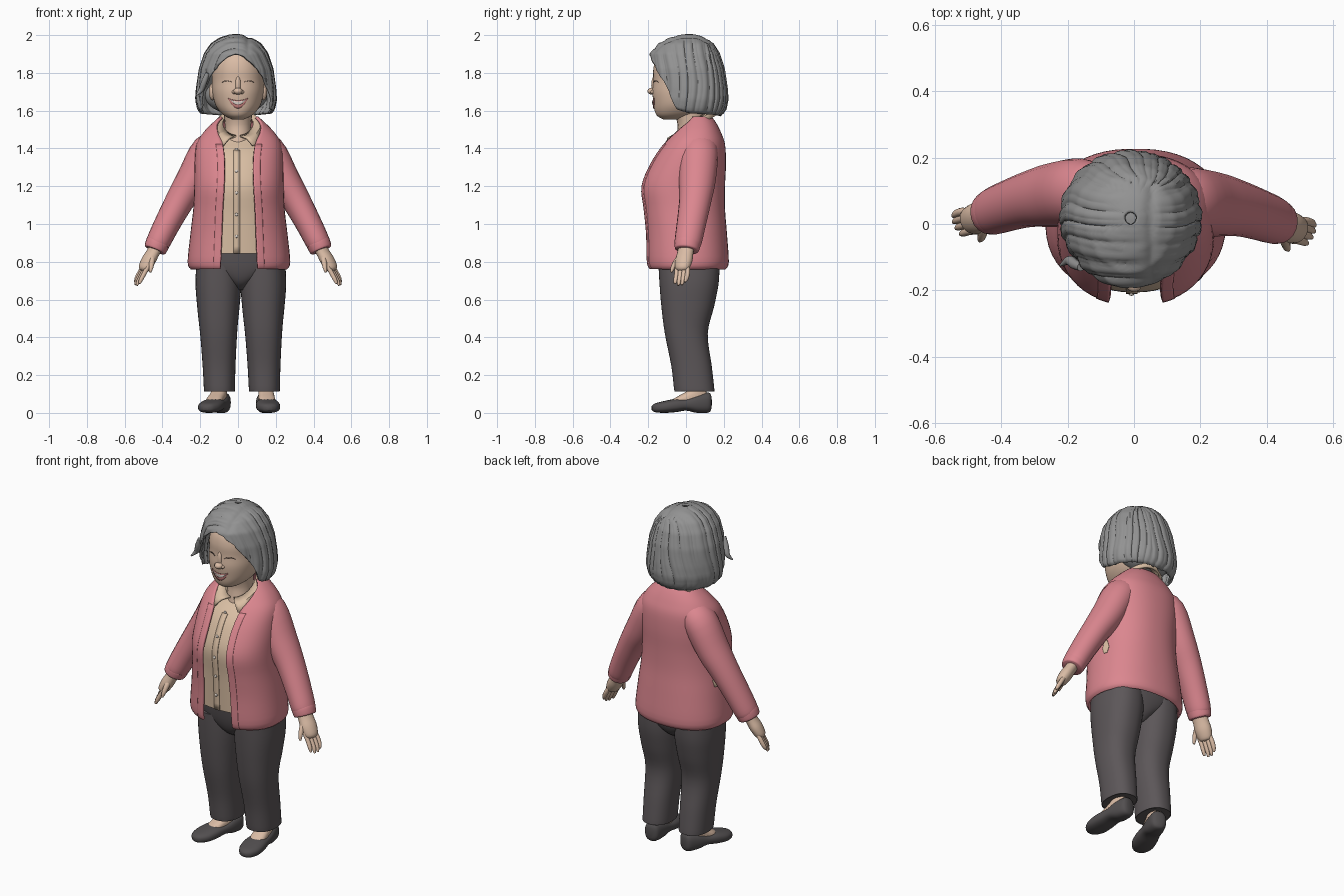
import bpy, math
from math import sin, cos, pi, exp
from mathutils import Vector

if bpy.data.objects.get("Cube"):
    bpy.data.objects.remove(bpy.data.objects["Cube"])


def material(name, r, g, b):
    m = bpy.data.materials.new(name)
    m.use_nodes = True
    m.diffuse_color = (r, g, b, 1)
    bsdf = m.node_tree.nodes["Principled BSDF"]
    bsdf.inputs["Base Color"].default_value = (r, g, b, 1)
    bsdf.inputs["Roughness"].default_value = 0.8
    return m


skin = material("skin", 0.7, 0.5, 0.375)
cream = material("cream_cloth", 0.7, 0.52, 0.37)
pink = material("pink_knit", 0.71, 0.24, 0.275)
charcoal = material("charcoal_cloth", 0.108, 0.095, 0.1)
leather = material("dark_leather", 0.085, 0.078, 0.08)
grey = material("grey_hair", 0.29, 0.29, 0.29)
lip = material("lip_red", 0.58, 0.22, 0.21)
white = material("tooth_white", 0.75, 0.68, 0.62)
dark = material("dark_brown", 0.12, 0.08, 0.065)


def refine(rows, k=4):
    """Smoothly resample rows of numbers with a Catmull-Rom spline."""
    v = [Vector(r) for r in rows]
    out = []
    for i in range(len(v) - 1):
        a, b, c, d = v[max(i - 1, 0)], v[i], v[i + 1], v[min(i + 2, len(v) - 1)]
        for j in range(k):
            t = j / k
            out.append(b + (c - a) * (t / 2) + (a * 2 - b * 5 + c * 4 - d) * (t * t / 2)
                       + (b * 3 - a - c * 3 + d) * (t ** 3 / 2))
    return out + [v[-1]]


def table(rows, x):
    """Linear lookup of the remaining columns by the first column."""
    for a, b in zip(rows, rows[1:]):
        if min(a[0], b[0]) <= x <= max(a[0], b[0]):
            t = (x - a[0]) / (b[0] - a[0])
            return [p + (q - p) * t for p, q in zip(a, b)][1:]
    return list((rows[0] if abs(x - rows[0][0]) < abs(x - rows[-1][0]) else rows[-1])[1:])


def loft(name, rings, mat, closed=True, caps=True, thick=0.0):
    n = len(rings[0])
    verts = [tuple(p) for r in rings for p in r]
    faces = []
    for i in range(len(rings) - 1):
        for j in range(n if closed else n - 1):
            k = (j + 1) % n
            faces.append((i * n + j, i * n + k, (i + 1) * n + k, (i + 1) * n + j))
    if closed and caps:
        faces += [tuple(range(n)), tuple(range(len(verts) - n, len(verts)))]
    me = bpy.data.meshes.new(name)
    me.from_pydata(verts, [], faces)
    ob = bpy.data.objects.new(name, me)
    bpy.context.collection.objects.link(ob)
    me.materials.append(mat)
    bpy.context.view_layer.objects.active = ob
    bpy.ops.object.mode_set(mode="EDIT")
    bpy.ops.mesh.select_all(action="SELECT")
    bpy.ops.mesh.normals_make_consistent(inside=False)
    bpy.ops.object.mode_set(mode="OBJECT")
    for p in me.polygons:
        p.use_smooth = True
    me.set_sharp_from_angle(angle=math.radians(45))
    if thick:
        mod = ob.modifiers.new("thickness", "SOLIDIFY")
        mod.thickness, mod.offset = thick, 0


def power(v, e):
    return math.copysign(abs(v) ** e, v)


def ring(z, rx, yf, yb, cx=0.0, p=2.3, a0=0.0, a1=2 * pi, n=48):
    """Horizontal rounded section; the angle runs from the front toward +x."""
    cy, ry = (yf + yb) / 2, (yb - yf) / 2
    full = a1 - a0 > 6.28
    angles = [a0 + (a1 - a0) * i / (n if full else n - 1) for i in range(n)]
    return [(cx + rx * power(sin(a), 2 / p), cy - ry * power(cos(a), 2 / p), z) for a in angles]


def tube(name, path, mat, flat=1.0, side=(0, 1, 0), n=20):
    """Round tube along (x, y, z, radius) rows; flat scales it along side."""
    rows = refine(path)
    rings = []
    for i, r in enumerate(rows):
        t = (rows[min(i + 1, len(rows) - 1)].xyz - rows[max(i - 1, 0)].xyz).normalized()
        u = Vector(side)
        u = (u - t * u.dot(t)).normalized()
        w = t.cross(u)
        rings.append([r.xyz + r[3] * (u * flat * cos(2 * pi * j / n) + w * sin(2 * pi * j / n))
                      for j in range(n)])
    loft(name, rings, mat)


def blob(name, loc, radii, mat):
    rings = [[(loc[0] + radii[0] * sin(b) * cos(a), loc[1] + radii[1] * sin(b) * sin(a),
               loc[2] + radii[2] * cos(b)) for a in [2 * pi * j / 20 for j in range(20)]]
             for b in [0.05 + (pi - 0.1) * i / 12 for i in range(13)]]
    loft(name, rings, mat)


# Cardigan body, open at the front: z, half width, front y, back y, opening half width
coat = refine([(0.765, 0.25, -0.195, 0.205, 0.098), (0.8, 0.265, -0.208, 0.22, 0.096),
               (0.95, 0.25, -0.212, 0.21, 0.09), (1.08, 0.235, -0.225, 0.2, 0.085),
               (1.2, 0.23, -0.235, 0.2, 0.078), (1.32, 0.228, -0.185, 0.205, 0.075),
               (1.42, 0.218, -0.12, 0.2, 0.085), (1.48, 0.183, -0.07, 0.18, 0.11),
               (1.53, 0.135, -0.03, 0.155, 0.115), (1.565, 0.095, 0.0, 0.13, 0.09)])


def opening(r, extra=0.0):
    return math.asin(min(0.999, (r[4] + extra) / r[1]) ** 1.15)


loft("cardigan_body", [ring(*r[:4], 0.005, 2.3, opening(r), 2 * pi - opening(r)) for r in coat],
     pink, closed=False, thick=0.014)

# Front bands and the side slits that show the shirt
for s, label in ((1, "left"), (-1, "right")):
    band = [ring(r[0], r[1] + .003, r[2] - .003, r[3] + .003, 0.005, 2.3,
                 s * opening(r), s * opening(r, 0.035), 6) for r in coat if r[0] < 1.42]
    loft(label + "_cardigan_band", band, pink, closed=False, thick=0.012)
    slit = []
    for i in range(9):
        z, half = 1.0 + 0.0125 * i, 0.005 + 0.09 * (1 - abs(i - 3) / 5.5)
        rx, yf, yb, _ = table(coat, z)
        slit.append(ring(z, rx + .008, yf - .008, yb + .008, 0.005, 2.3, s * (1.82 - half), s * (1.82 + half), 6))
    loft(label + "_side_slit", slit, cream, closed=False, thick=0.004)

# Shirt, placket and buttons
shirt_rows = refine([(0.845, 0.235, -0.185, 0.18), (1.05, 0.21, -0.195, 0.17), (1.2, 0.2, -0.205, 0.17),
                     (1.32, 0.19, -0.16, 0.17), (1.39, 0.175, -0.11, 0.17), (1.45, 0.14, -0.04, 0.15),
                     (1.51, 0.09, 0.0, 0.12)])
loft("shirt", [ring(*r) for r in shirt_rows], cream)
loft("shirt_placket", [[(x, r[2] - 0.001, r[0]) for x in (-0.024, 0.01)] for r in shirt_rows
                       if r[0] < 1.39], cream, closed=False, thick=0.006)
for i in range(5):
    z = 0.935 + 0.115 * i
    blob("shirt_button", (-0.008, table(shirt_rows, z)[1] - 0.005, z), (0.008, 0.005, 0.008), white)

# Collar: tilted band with two front points
collar = []
for i in range(41):
    a = 0.14 + (2 * pi - 0.28) * i / 40
    near = max(0, cos(a)) ** 3
    top = Vector((0.08 * sin(a), 0.03 - 0.085 * cos(a), 1.53 - 0.065 * cos(a)))
    low = Vector((0.128 * sin(a) + 0.06 * near * (1 if a < pi else -1),
                  0.025 - 0.135 * cos(a), 1.495 - 0.08 * cos(a)))
    mid = (top + low) / 2 + Vector((0.012 * sin(a), -0.012 * cos(a), 0.012))
    collar.append([top, mid, low])
loft("shirt_collar", collar, cream, closed=False, thick=0.012)

# Neck
tube("neck", [(0, -0.005, 1.37, 0.065), (0, 0.015, 1.45, 0.068), (0, 0.025, 1.53, 0.07),
              (0, 0.01, 1.63, 0.08)], skin)

# Sleeves and hands
for s, label in ((1, "left"), (-1, "right")):
    dy = -0.014 * s

    def arm(part, path, mat, **kw):
        tube(label + "_" + part, [(s * x, y + dy, z, r) for x, y, z, r in path], mat, **kw)

    arm("sleeve", [(.08, .075, 1.43, .06), (.155, .082, 1.39, .09), (.24, .074, 1.235, .087),
                   (.31, .062, 1.12, .076), (.375, .042, 1.0, .069), (.422, .025, .905, .064),
                   (.433, .021, .882, .056)], pink, flat=1.12)
    arm("cuff", [(.42, .025, .905, .06), (.425, .023, .898, .064), (.438, .019, .868, .06),
                 (.441, .018, .861, .054)], pink, flat=1.08)
    arm("palm", [(.43, .017, .885, .033), (.452, .01, .845, .033), (.475, .002, .805, .035),
                 (.498, -.006, .765, .028), (.504, -.008, .752, .014)], skin, flat=1.35, side=(-.45 * s, -.9, 0))
    for i, reach in enumerate((0.9, 1.0, 0.97, 0.8)):
        o = 1.5 - i
        x, y = .494 - .009 * o, -.006 - .018 * o
        arm("finger_%d" % (i + 1), [(x - .012, y, .785, .012), (x + .012, y - .001 * o, .745, .0125),
                                    (x + .036 * reach, y - .001 * o - .006, .765 - .065 * reach, .0115),
                                    (x + .046 * reach, y - .012, .765 - .09 * reach, .006)], skin, n=10)
    arm("thumb", [(.45, -.005, .845, .014), (.455, -.035, .805, .015), (.46, -.055, .77, .012),
                  (.465, -.064, .745, .006)], skin, n=10)

# Trousers
loft("trouser_hips", [ring(*r, 0.013) for r in refine(
    [(0.65, 0.035, -0.06, 0.09), (0.69, 0.08, -0.115, 0.145), (0.76, 0.22, -0.146, 0.176),
     (0.86, 0.235, -0.165, 0.18)])], charcoal)
leg_rows = refine([(0.118, 0.079, -0.058, 0.146), (0.124, 0.082, -0.063, 0.15), (0.25, 0.087, -0.078, 0.136),
                   (0.42, 0.098, -0.112, 0.115), (0.56, 0.112, -0.13, 0.148), (0.68, 0.121, -0.14, 0.172),
                   (0.78, 0.117, -0.145, 0.178)])

# Shoe rows: y, half width, top z, bottom z
shoe_rows = refine([(.135, .02, .085, .025), (.12, .042, .108, .002), (.06, .053, .1, 0),
                    (0, .056, .078, .012), (-.06, .063, .074, .004), (-.12, .061, .062, 0),
                    (-.165, .04, .05, .004), (-.182, .014, .036, .014)])
foot_rows = refine([(.105, .025, .13, .03), (.06, .04, .15, .03), (0, .043, .112, .03),
                    (-.045, .042, .087, .03), (-.085, .022, .064, .03)])


def footwear(name, rows, mat, cx, turn):
    rings = []
    for y, w, top, low in rows:
        pts = []
        for j in range(28):
            a = 2 * pi * j / 28
            x = w * power(cos(a), 0.8)
            pts.append((cx + x * cos(turn) - (y - .05) * sin(turn), .05 + x * sin(turn) + (y - .05) * cos(turn),
                        (top + low) / 2 + (top - low) / 2 * power(sin(a), 0.8)))
        rings.append(pts)
    loft(name, rings, mat)


for s, label, hip, foot, turn in ((1, "left", .134, .148, 0.08), (-1, "right", -.104, -.1, -0.32)):
    # Each leg hangs from the hip and shifts slightly toward the planted side at the hem
    loft(label + "_trouser_leg", [ring(*r, hip + .015 * max(0, .5 - r[0])) for r in leg_rows], charcoal)
    footwear(label + "_shoe", shoe_rows, leather, foot, turn)
    footwear(label + "_foot", foot_rows, skin, foot, turn)

# Head
head_rows = refine([(1.553, .03, -.12, -.01), (1.572, .07, -.152, .05), (1.6, .1, -.166, .1),
                    (1.64, .123, -.172, .13), (1.7, .136, -.178, .15), (1.76, .138, -.173, .16),
                    (1.82, .137, -.173, .16), (1.88, .12, -.155, .14), (1.94, .08, -.1, .09)])
loft("head", [ring(*r, p=2.15) for r in head_rows], skin)


def face_y(x, z):
    rx, yf, yb = table(head_rows, z)
    return (yf + yb) / 2 - (yb - yf) / 2 * max(0, 1 - abs(x / rx) ** 2.15) ** (1 / 2.15)


def patch(name, cx, half, upper, lower, lift, mat):
    """Thin painted plate on the face between two curves over u = -1..1."""
    rows = []
    for k in range(5):
        row = []
        for i in range(17):
            u = -1 + i / 8
            x, z = cx + half * u, lower(u) + (upper(u) - lower(u)) * k / 4
            row.append((x, face_y(x, z) - lift, z))
        rows.append(row)
    loft(name, rows, mat, closed=False, thick=0.004)


blob("nose_tip", (0, -.18, 1.703), (.024, .025, .018), skin)
blob("nose_bridge", (0, -.166, 1.735), (.016, .018, .05), skin)
patch("lips", 0, .052, lambda u: 1.666 - .012 * (1 - u * u), lambda u: 1.664 - .052 * (1 - u * u), .003, lip)
patch("teeth", 0, .042, lambda u: 1.659 - .01 * (1 - u * u), lambda u: 1.658 - .026 * (1 - u * u), .005, white)
for s, label in ((1, "left"), (-1, "right")):
    blob(label + "_nostril_wing", (s * .02, -.172, 1.699), (.013, .016, .011), skin)
    blob(label + "_ear", (s * .136, -.01, 1.7), (.018, .03, .045), skin)
    patch(label + "_closed_eye", s * .058, .027, lambda u: 1.75 + .01 * (1 - u * u),
          lambda u: 1.749 + .007 * (1 - u * u), .002, dark)

# Hair: bob with strands falling from an off-centre parting
fall = [(1.565, .72), (1.58, .84), (1.61, .95), (1.66, 1), (1.72, .98), (1.82, .91), (1.9, .78), (1.95, .61),
        (1.98, .39), (1.995, .17), (2.0, .02)]
rim = [(0, 1.9), (15, 1.885), (32, 1.84), (47, 1.77), (58, 1.7), (68, 1.61), (90, 1.59), (180, 1.575)]
hair = []
for i in range(41):
    v = (i / 40) ** 1.6
    row = []
    for j in range(256):
        a = -pi + 2 * pi * j / 256
        z = 1.998 - (1.998 - table(rim, abs(math.degrees(a)))[0]) * v
        rad = table(fall, z)[0]
        ry = table([(1.7, .2), (1.9, .262)], z)[0] if cos(a) > 0 else .195
        x, y = -.01 + .207 * rad * sin(a), .02 - ry * rad * cos(a)
        # Strands run sideways off the parting, then fan around the back
        strand = y if y < .1 else .1 + .14 * math.atan2(y - .1, abs(x - .05) + .001)
        strand += .014 * sin(z * 13 + (1 if x > .05 else 0)) + .006 * sin(strand * 41)
        part = exp(-((x - .05) / .016) ** 2) if y < .12 else 0
        fade = min(1, abs(x - .05) / .08 + max(0, y - .05) * 3) * min(1, rad * 2)
        bump = fade * (.009 * abs(sin(strand * 58)) ** .7 + .003 * abs(sin(strand * 131)) - .008)
        row.append((x + bump * sin(a), y - bump * cos(a), z + bump * max(0, z - 1.88) * 5 - .009 * part * max(0, z - 1.8) * 5))
    hair.append(row)
loft("hair_bob", hair, grey, caps=False, thick=0.014)
blob("hair_crown_fill", (-.005, .02, 1.86), (.13, .15, .12), grey)
blob("hair_nape", (-.01, .08, 1.68), (.165, .11, .1), grey)
tube("hair_flick", [(-.16, -.13, 1.8, .012), (-.18, -.12, 1.75, .016), (-.196, -.11, 1.71, .014),
                    (-.222, -.125, 1.68, .003)], grey, n=10)
